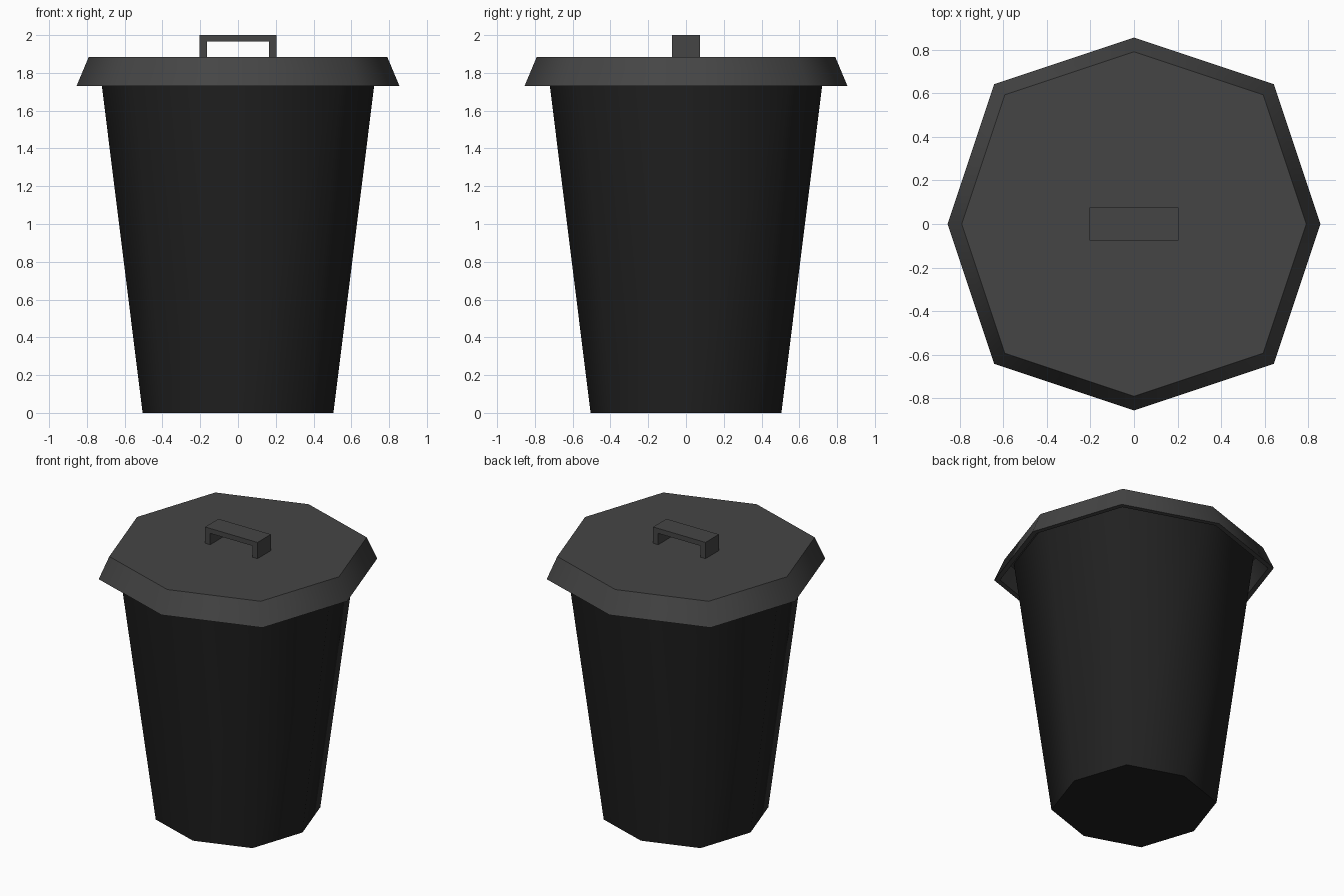
import bpy, bmesh, math

if "Cube" in bpy.data.objects:
    bpy.data.objects.remove(bpy.data.objects["Cube"])


def finish(name, bm, smooth=False):
    bmesh.ops.recalc_face_normals(bm, faces=bm.faces)
    mesh = bpy.data.meshes.new(name)
    bm.to_mesh(mesh)
    bm.free()
    obj = bpy.data.objects.new(name, mesh)
    bpy.context.collection.objects.link(obj)
    mat = bpy.data.materials.new(name + "_plastic")
    mat.diffuse_color = (0.015, 0.015, 0.015, 1) if name == "bin_body" else (0.06, 0.06, 0.06, 1)
    mat.use_nodes = True
    mat.node_tree.nodes["Principled BSDF"].inputs["Base Color"].default_value = mat.diffuse_color
    mesh.materials.append(mat)
    if smooth:
        bpy.context.view_layer.objects.active = obj
        obj.select_set(True)
        bpy.ops.object.shade_smooth_by_angle(angle=math.radians(60))
        obj.select_set(False)
    return obj


def octagon_loft(name, rings):
    """Closed solid through (radius, z) rings; corners on the diagonals sit at 0.75 r."""
    bm = bmesh.new()
    loops = []
    for r, z in rings:
        d = 0.75 * r
        pts = [(r, 0), (d, d), (0, r), (-d, d), (-r, 0), (-d, -d), (0, -r), (d, -d)]
        loops.append([bm.verts.new((x, y, z)) for x, y in pts])
    for a, b in zip(loops, loops[1:]):
        for i in range(8):
            j = (i + 1) % 8
            bm.faces.new((a[i], a[j], b[j], b[i]))
    bm.faces.new(loops[0])
    bm.faces.new(loops[-1])
    return finish(name, bm, True)


# Tapered bin, its top tucked inside the lid
octagon_loft("bin_body", [(0.505, 0), (0.735, 1.845)])

# Lid: flat top, flared skirt, thin lip and hollow underside
octagon_loft("lid", [(0.79, 1.885), (0.855, 1.73), (0.82, 1.73), (0.765, 1.845)])

# Handle: one bracket profile extruded in depth
profile = [(-0.205, 1.88), (-0.205, 2.0), (0.205, 2.0), (0.205, 1.88),
           (0.165, 1.88), (0.165, 1.965), (-0.165, 1.965), (-0.165, 1.88)]
bm = bmesh.new()
face = bm.faces.new([bm.verts.new((x, -0.075, z)) for x, z in profile])
ext = bmesh.ops.extrude_face_region(bm, geom=[face])
bmesh.ops.translate(bm, vec=(0, 0.15, 0),
                    verts=[g for g in ext["geom"] if isinstance(g, bmesh.types.BMVert)])
finish("lid_handle", bm)
